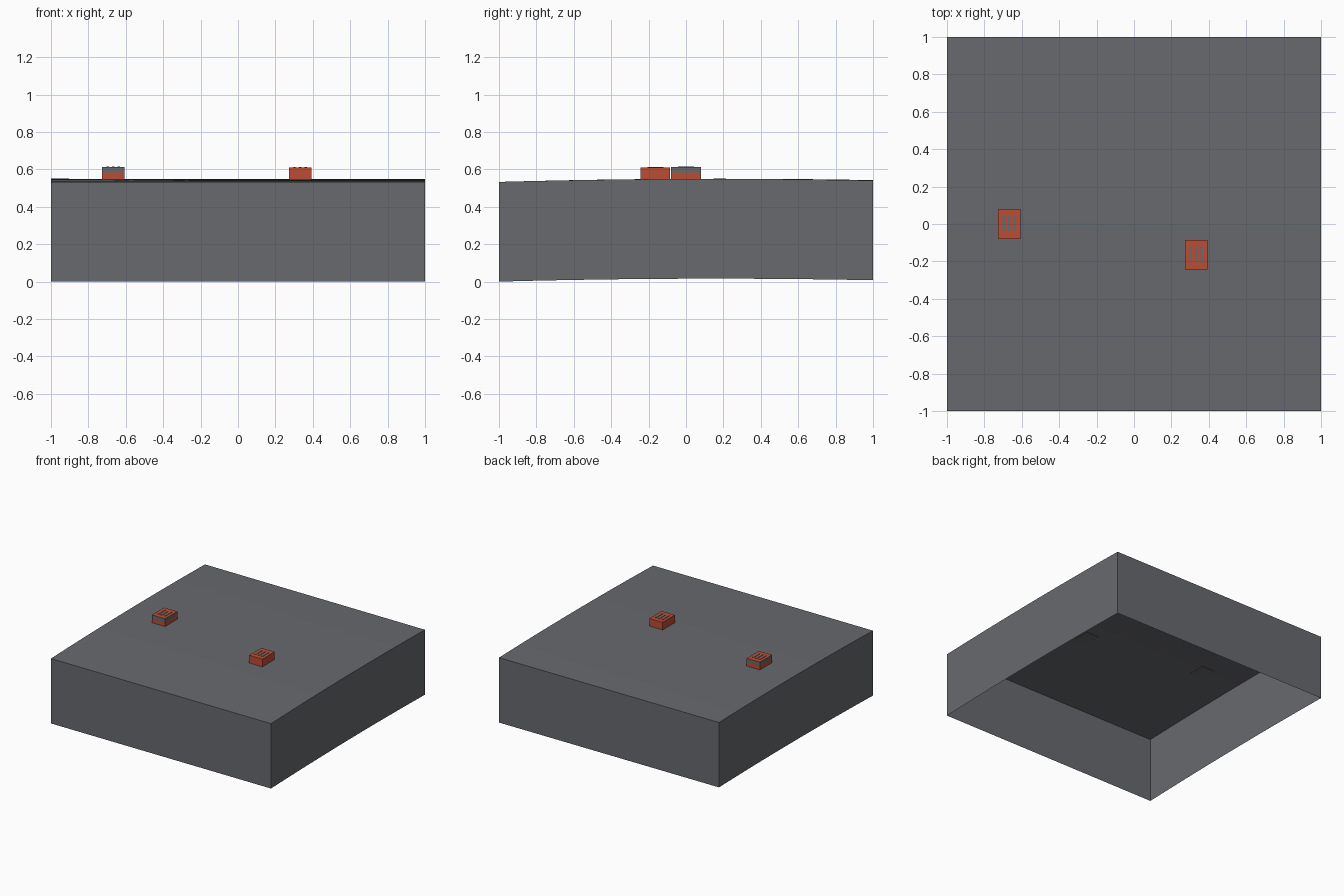
import bpy, bmesh
from mathutils import Matrix, Vector

cube = bpy.data.objects.get("Cube")
if cube:
    bpy.data.objects.remove(cube, do_unlink=True)


def material(name, color):
    mat = bpy.data.materials.new(name)
    mat.use_nodes = True
    mat.diffuse_color = color
    bsdf = mat.node_tree.nodes["Principled BSDF"]
    bsdf.inputs["Base Color"].default_value = color
    bsdf.inputs["Roughness"].default_value = 0.9
    return mat


GREY = material("slate grey", (0.135, 0.142, 0.155, 1))
RED = material("brick red", (0.5, 0.075, 0.036, 1))
DEPTH = 0.533


def add_object(name, bm, mats):
    mesh = bpy.data.meshes.new(name)
    bm.to_mesh(mesh)
    bm.free()
    for mat in mats:
        mesh.materials.append(mat)
    obj = bpy.data.objects.new(name, mesh)
    bpy.context.collection.objects.link(obj)
    return obj


def swell(x, y):
    """Gentle rise of the ground across its depth."""
    return 0.017 - 0.0118 * (y - 0.2) ** 2 - 0.001 * (x + 1) * (y + 1) / 2


def add_box(bm, center, size):
    matrix = Matrix.Translation(center) @ Matrix.Diagonal((*size, 1))
    return bmesh.ops.create_cube(bm, size=1, matrix=matrix)["verts"]


# Ground: a gently curved sheet with a skirt, open underneath
bm = bmesh.new()
bmesh.ops.create_grid(bm, x_segments=12, y_segments=12, size=1)
for v in bm.verts:
    v.co.z = DEPTH + swell(v.co.x, v.co.y)
rim = [e for e in bm.edges if e.is_boundary]
skirt = bmesh.ops.extrude_edge_only(bm, edges=rim)["geom"]
for v in skirt:
    if isinstance(v, bmesh.types.BMVert):
        v.co.z -= DEPTH
bm.normal_update()
for f in bm.faces:
    middle = f.calc_center_median()
    outward = Vector((0, 0, 1)) if abs(f.normal.z) > 0.5 else Vector((middle.x, middle.y, 0))
    if f.normal.dot(outward) < 0:
        f.normal_flip()
ground = add_object("ground", bm, [GREY])
bpy.context.view_layer.objects.active = ground
ground.select_set(True)
bpy.ops.object.shade_smooth_by_angle(angle=0.5)
ground.select_set(False)


def add_block(name, x, y, bottom, top, split=None):
    """Vented roof block; walls above the split height are grey."""
    bm = bmesh.new()
    add_box(bm, (x, y, (bottom + top) / 2), (0.12, 0.158, top - bottom))
    if split:
        bmesh.ops.bisect_plane(bm, geom=bm.verts[:] + bm.edges[:] + bm.faces[:],
                               plane_co=(0, 0, split), plane_no=(0, 0, 1))
    bm.normal_update()
    for f in bm.faces:
        wall = abs(f.normal.z) < 0.5
        upper = split and wall and f.calc_center_median().z > split
        f.material_index = 1 if upper or f.normal.z < -0.5 else 0
    add_object(name, bm, [RED, GREY])

    # Three narrow vent strips on the top
    bm = bmesh.new()
    for step in (-1, 0, 1):
        add_box(bm, (x + step * 0.03, y, top + 0.001), (0.013, 0.085, 0.004))
    add_object(name + "_vents", bm, [GREY])


add_block("left_block", -0.667, 0.0, 0.547, 0.613, split=0.583)
add_block("right_block", 0.332, -0.164, 0.546, 0.611)
